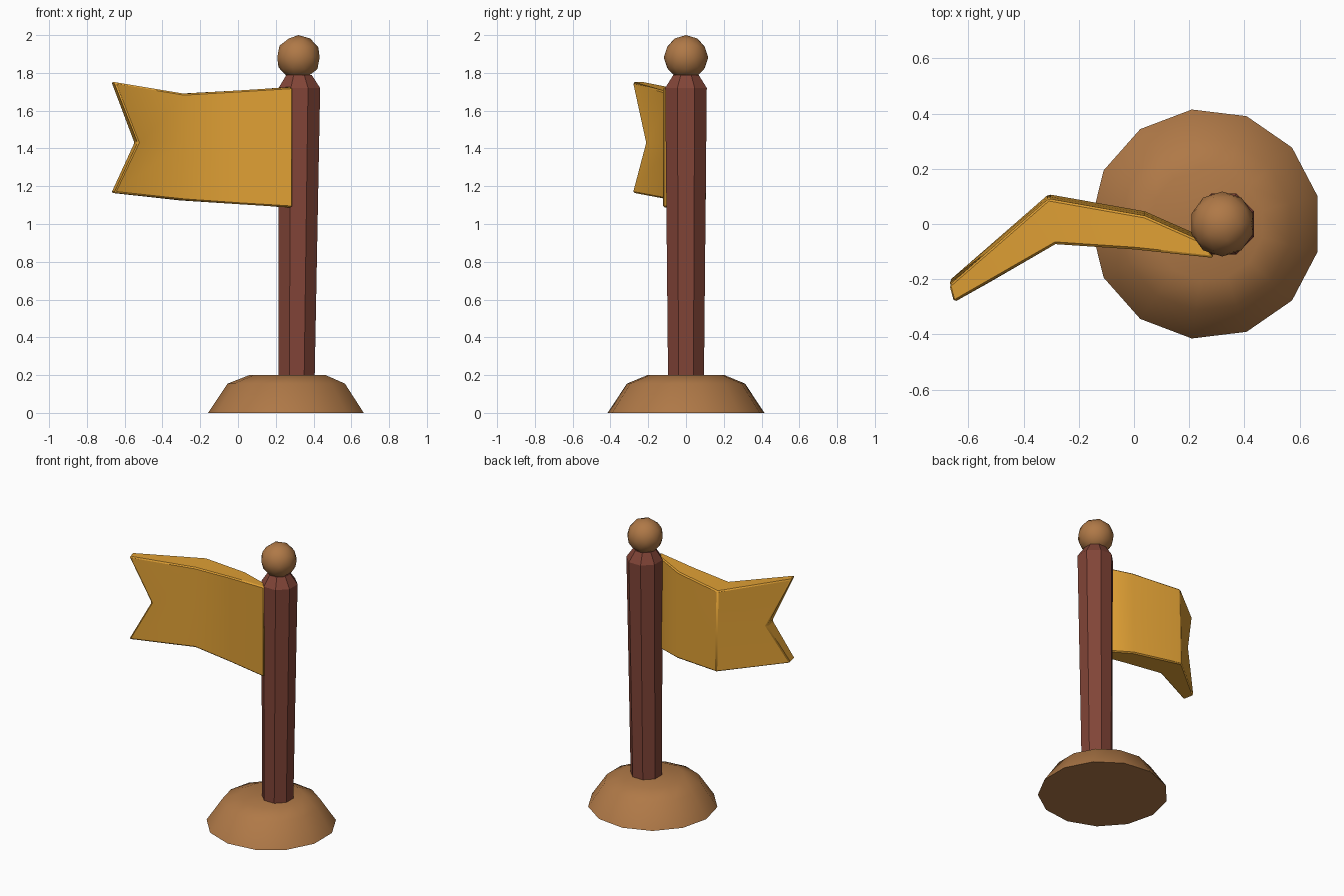
import bpy, bmesh, math

if "Cube" in bpy.data.objects:
    bpy.data.objects.remove(bpy.data.objects["Cube"])


def mat(name, rgb):
    m = bpy.data.materials.new(name)
    m.diffuse_color = (*rgb, 1)
    m.use_nodes = True
    m.node_tree.nodes["Principled BSDF"].inputs["Base Color"].default_value = m.diffuse_color
    return m


TAN = mat("tan_wood", (0.43, 0.19, 0.063))
RED = mat("red_brown_wood", (0.22, 0.058, 0.038))
GOLD = mat("golden_cloth", (0.74, 0.35, 0.035))


def make(name, bm, material, angle):
    bmesh.ops.recalc_face_normals(bm, faces=bm.faces)
    me = bpy.data.meshes.new(name)
    bm.to_mesh(me)
    bm.free()
    me.materials.append(material)
    ob = bpy.data.objects.new(name, me)
    bpy.context.collection.objects.link(ob)
    bpy.ops.object.select_all(action='DESELECT')
    ob.select_set(True)
    bpy.context.view_layer.objects.active = ob
    bpy.ops.object.shade_smooth_by_angle(angle=math.radians(angle))
    return ob


def lathe(name, rings, sides, start, material, angle):
    """Stack of rings (x centre, radius, z), capped at both ends."""
    bm = bmesh.new()
    loops = []
    for cx, r, z in rings:
        loops.append([bm.verts.new((cx + r * math.cos(start + i * math.tau / sides),
                                    r * math.sin(start + i * math.tau / sides), z))
                      for i in range(sides)])
    for a, b in zip(loops, loops[1:]):
        for i in range(sides):
            j = (i + 1) % sides
            bm.faces.new((a[i], a[j], b[j], b[i]))
    bm.faces.new(loops[0][::-1])
    bm.faces.new(loops[-1])
    return make(name, bm, material, angle)


# Domed base with thirteen sides
lathe("base", [(0.26, 0.418, 0), (0.26, 0.315, 0.155), (0.265, 0.205, 0.2)],
      13, math.pi, TAN, 40)

# Eight-sided pole, slightly wider at the top, chamfered end
lathe("pole", [(0.31, 0.102, 0.1), (0.325, 0.119, 1.72), (0.323, 0.072, 1.79)],
      8, math.pi / 8, RED, 30)

# Ball on top of the pole
bm = bmesh.new()
bmesh.ops.create_icosphere(bm, subdivisions=2, radius=0.118)
bmesh.ops.translate(bm, verts=bm.verts, vec=(0.32, 0, 1.882))
make("finial_ball", bm, TAN, 40)

# Flag: stations of front point, back point, top and bottom height
stations = [
    ((0.29, -0.123), (0.25, -0.055), 1.725, 1.087),
    ((0.0, -0.092), (0.04, 0.038), 1.707, 1.105),
    ((-0.285, -0.073), (-0.31, 0.1), 1.69, 1.125),
    ((-0.655, -0.285), (-0.672, -0.215), 1.752, 1.165),
]
notch = ((-0.53, -0.215), (-0.55, -0.115))
bm = bmesh.new()
grid = []
for k, (f, b, top, bot) in enumerate(stations):
    mf, mb = notch if k == 3 else (f, b)
    rows = [(f, b, top, -0.008), (mf, mb, 1.43, 0), (f, b, bot, 0.008)]
    grid.append([(bm.verts.new((p[0], p[1], z)), bm.verts.new((q[0], q[1] + dy, z)))
                 for p, q, z, dy in rows])
for a, b in zip(grid, grid[1:]):
    for r in range(2):
        for s in range(2):
            bm.faces.new((a[r][s], b[r][s], b[r + 1][s], a[r + 1][s]))
    for r in (0, 2):
        bm.faces.new((a[r][0], a[r][1], b[r][1], b[r][0]))
for c in (grid[0], grid[-1]):
    for r in range(2):
        bm.faces.new((c[r][0], c[r][1], c[r + 1][1], c[r + 1][0]))
flag = make("flag", bm, GOLD, 40)
bev = flag.modifiers.new("soft_edges", 'BEVEL')
bev.width = 0.008
bev.segments = 1
bev.limit_method = 'ANGLE'
bev.angle_limit = math.radians(50)
